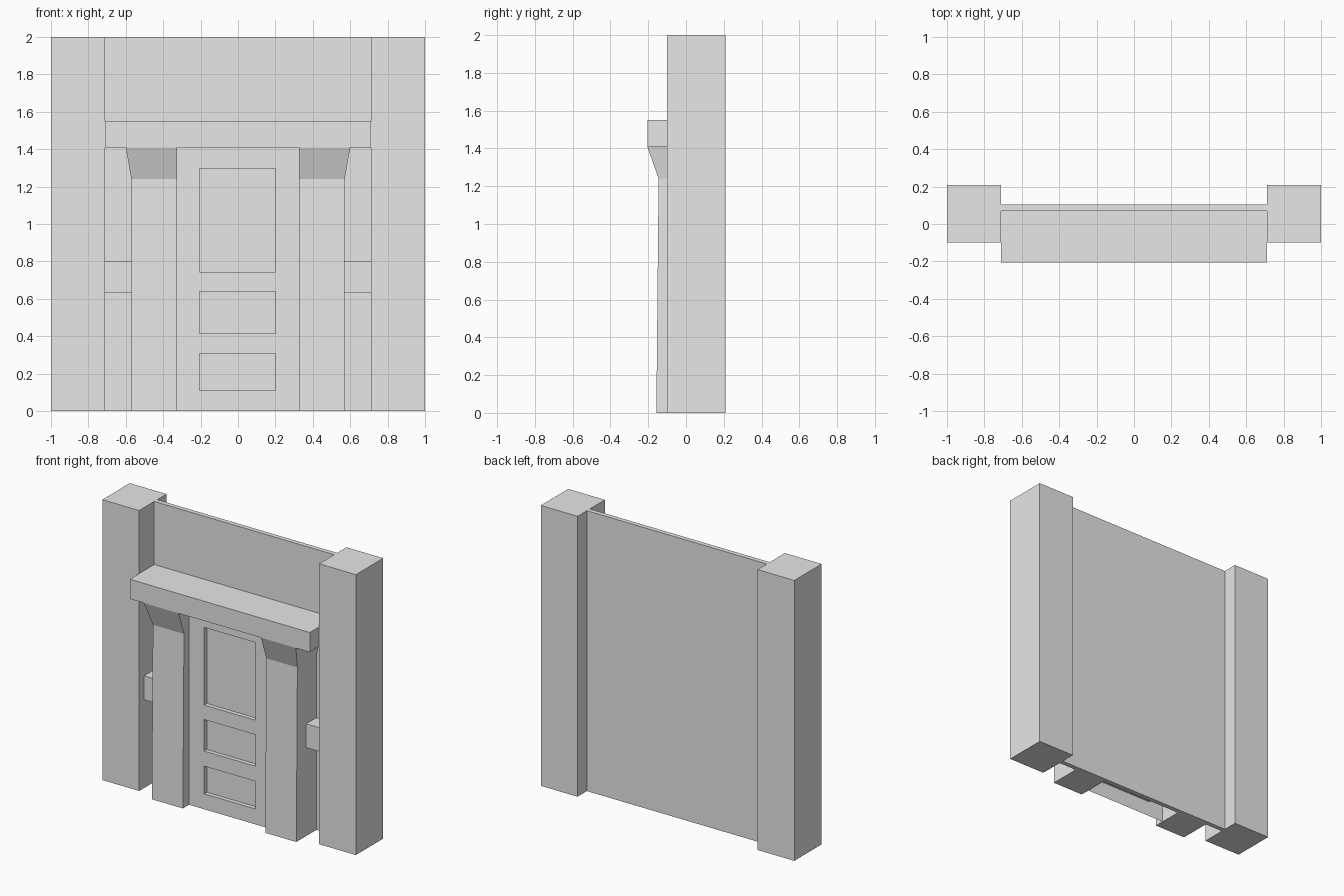
import bpy, bmesh

if "Cube" in bpy.data.objects:
    bpy.data.objects.remove(bpy.data.objects["Cube"], do_unlink=True)

stone = bpy.data.materials.new("light_grey")
stone.use_nodes = True
grey = (0.8, 0.8, 0.8, 1)
stone.diffuse_color = grey
stone.node_tree.nodes["Principled BSDF"].inputs["Base Color"].default_value = grey

WALL_FRONT = 0.07
OPENING = 0.325      # half width of the doorway
BAY = 0.71           # half width between the pillars


def finish(name, bm):
    mesh = bpy.data.meshes.new(name)
    bm.to_mesh(mesh)
    bm.free()
    mesh.materials.append(stone)
    obj = bpy.data.objects.new(name, mesh)
    bpy.context.scene.collection.objects.link(obj)
    return obj


def box(name, x, y, z):
    bm = bmesh.new()
    bmesh.ops.create_cube(bm, size=1)
    for v in bm.verts:
        for i, (low, high) in enumerate((x, y, z)):
            v.co[i] = high if v.co[i] > 0 else low
    return finish(name, bm)


def post(name, side):
    # Loft of rectangles: battered shaft, then a corbel flaring to the lintel
    bm = bmesh.new()
    rings = []
    for z, front, outer in ((0, -0.157, 0.57), (1.24, -0.145, 0.57), (1.41, -0.205, 0.6)):
        corners = ((OPENING, front), (outer, front), (outer, WALL_FRONT), (OPENING, WALL_FRONT))
        rings.append([bm.verts.new((side * x, y, z)) for x, y in corners])
    for a, b in zip(rings, rings[1:]):
        for i in range(4):
            j = (i + 1) % 4
            bm.faces.new((a[i], a[j], b[j], b[i]))
    bm.faces.new(rings[0])
    bm.faces.new(rings[-1])
    bmesh.ops.recalc_face_normals(bm, faces=bm.faces)
    return finish(name, bm)


def door(name, y, depth):
    # Sheet divided in a grid; the middle cells become recessed panels
    xs = (-OPENING, -0.205, 0.2, OPENING)
    zs = (0, 0.11, 0.307, 0.415, 0.64, 0.743, 1.297, 1.41)
    bm = bmesh.new()
    grid = [[bm.verts.new((x, y, z)) for x in xs] for z in zs]
    panels = []
    for r in range(len(zs) - 1):
        for c in range(len(xs) - 1):
            face = bm.faces.new((grid[r][c], grid[r][c + 1], grid[r + 1][c + 1], grid[r + 1][c]))
            if c == 1 and r % 2:
                panels.append(face)
    bmesh.ops.inset_individual(bm, faces=panels, thickness=0.006)
    for v in {v for face in panels for v in face.verts}:
        v.co.y += depth
    # Merge the flat border cells into one surface
    bmesh.ops.dissolve_limit(bm, angle_limit=0.01, verts=bm.verts, edges=bm.edges)
    return finish(name, bm)


# Back wall and lintel
box("back_wall", (-BAY, BAY), (WALL_FRONT, 0.103), (0, 2))
box("lintel", (-BAY, BAY), (-0.205, WALL_FRONT), (1.41, 1.55))

# Paired parts on both sides
for label, side in (("left", 1), ("right", -1)):
    def span(a, b):
        return sorted((side * a, side * b))
    box(label + "_pillar", span(BAY, 1), (-0.1, 0.208), (0, 2))
    box(label + "_side_ledge", span(0.57, BAY), (-0.045, WALL_FRONT), (0.63, 0.8))
    post(label + "_door_post", side)

# Door with three panels
door("door", -0.088, 0.03)
